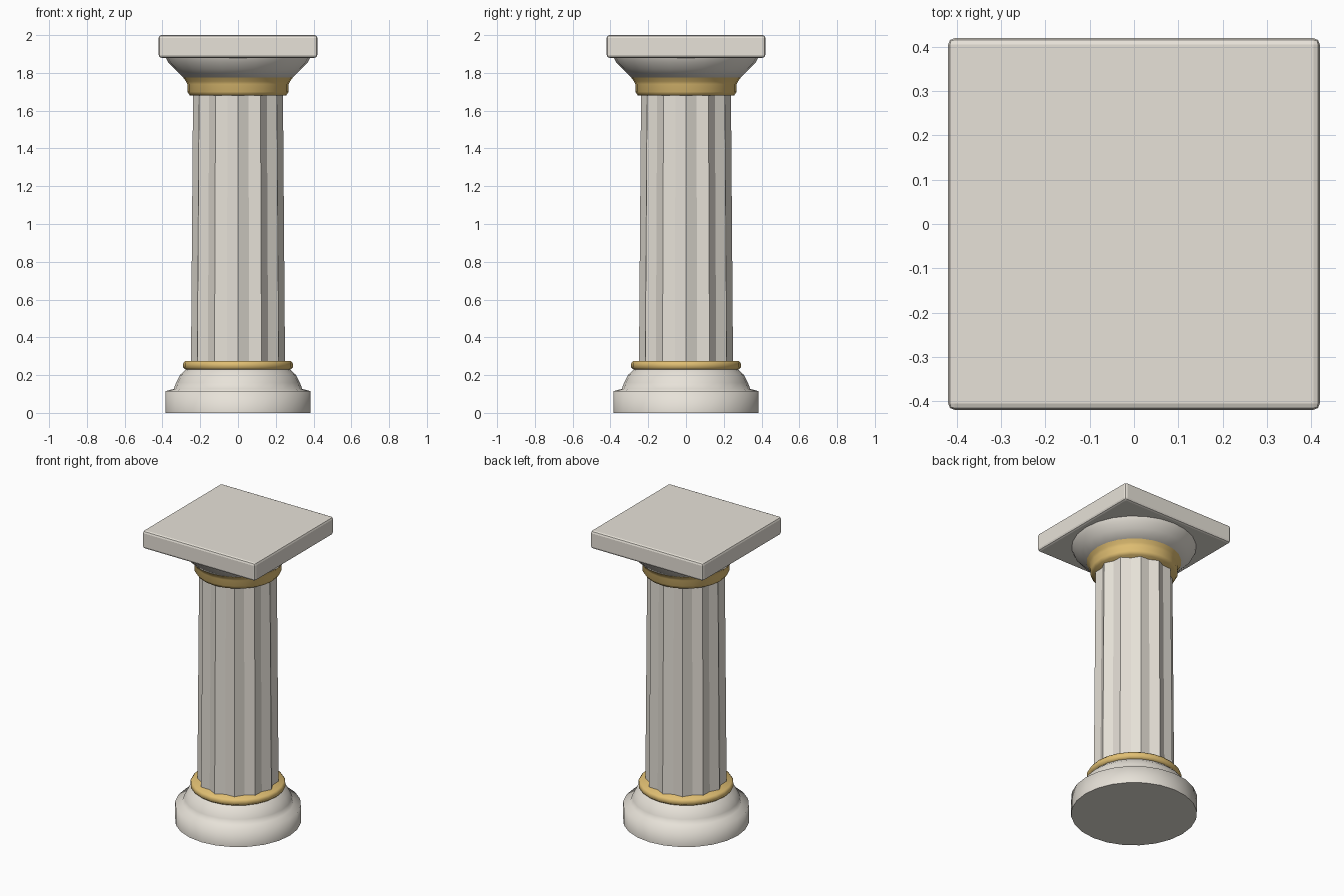
import bpy, bmesh
from math import pi, sin, cos, radians

if "Cube" in bpy.data.objects:
    bpy.data.objects.remove(bpy.data.objects["Cube"])


def material(name, color):
    m = bpy.data.materials.new(name)
    m.diffuse_color = (*color, 1)
    m.use_nodes = True
    m.node_tree.nodes["Principled BSDF"].inputs["Base Color"].default_value = m.diffuse_color
    return m


stone = material("stone", (0.80, 0.76, 0.69))
gold = material("gold", (0.75, 0.52, 0.17))


def loft(name, rings, mat, smooth=None):
    """Join a stack of equal-sized point rings into a capped solid."""
    bm = bmesh.new()
    loops = [[bm.verts.new(p) for p in ring] for ring in rings]
    n = len(loops[0])
    for a, b in zip(loops, loops[1:]):
        for i in range(n):
            j = (i + 1) % n
            bm.faces.new((a[i], a[j], b[j], b[i]))
    bm.faces.new(loops[0][::-1])
    bm.faces.new(loops[-1])
    me = bpy.data.meshes.new(name)
    bm.to_mesh(me)
    bm.free()
    ob = bpy.data.objects.new(name, me)
    bpy.context.collection.objects.link(ob)
    me.materials.append(mat)
    if smooth:
        bpy.ops.object.select_all(action='DESELECT')
        ob.select_set(True)
        bpy.context.view_layer.objects.active = ob
        bpy.ops.object.shade_smooth_by_angle(angle=radians(smooth))
    return ob


def ring(z, radius, inner=None, n=24):
    """Circle of points; every second one uses the inner radius if given."""
    pts = []
    for i in range(n):
        r = inner if inner and i % 2 else radius
        pts.append((r * cos(2 * pi * i / n), r * sin(2 * pi * i / n), z))
    return pts


def turned(name, profile, mat):
    return loft(name, [ring(z, r) for r, z in profile], mat, smooth=75)


# Moulded round base
turned("base", [(0.385, 0), (0.385, 0.115), (0.34, 0.127), (0.328, 0.16),
                (0.308, 0.20), (0.28, 0.225), (0.27, 0.235)], stone)

# Gold collar under the shaft
turned("lower_ring", [(0.275, 0.228), (0.29, 0.24), (0.29, 0.262),
                      (0.28, 0.275)], gold)

# Fluted, slightly tapering shaft: 12 ridges with valleys between
loft("shaft", [ring(0.26, 0.249, 0.226), ring(1.70, 0.238, 0.216)], stone)

# Gold necking
turned("upper_ring", [(0.255, 1.68), (0.268, 1.70), (0.268, 1.74),
                      (0.275, 1.755), (0.292, 1.778)], gold)

# Flaring capital
turned("capital", [(0.29, 1.775), (0.335, 1.82), (0.37, 1.855),
                   (0.382, 1.882)], stone)

# Square top slab with softened edges
bpy.ops.mesh.primitive_cube_add(size=1, location=(0, 0, 1.94))
slab = bpy.context.object
slab.name = "top_slab"
slab.scale = (0.84, 0.84, 0.12)
bpy.ops.object.transform_apply(location=False, rotation=False, scale=True)
slab.data.materials.append(stone)
bevel = slab.modifiers.new("bevel", 'BEVEL')
bevel.width = 0.015
bevel.segments = 2
